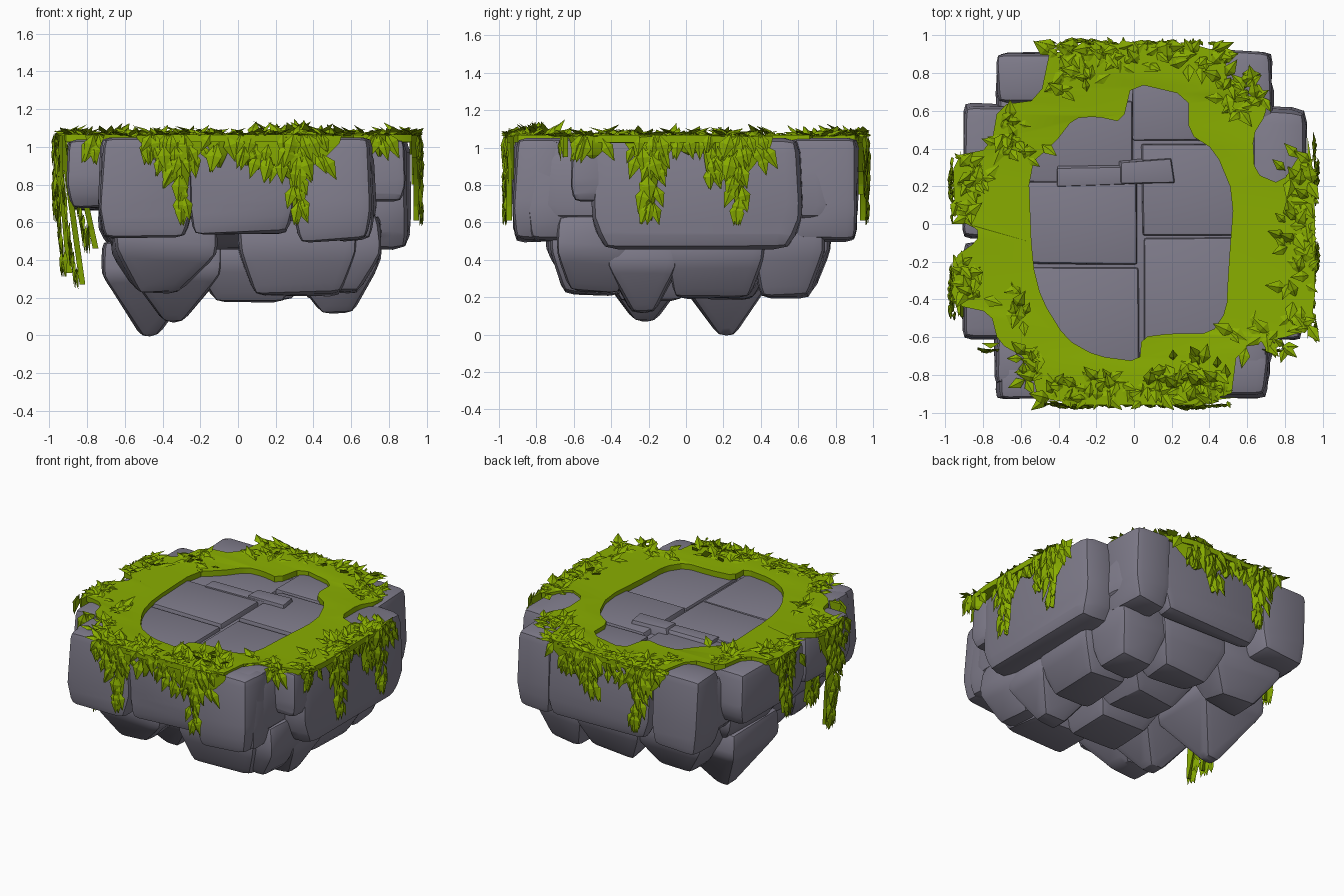
import bpy, bmesh, random
from math import radians, pi, sin, cos
from mathutils import Vector, Matrix

random.seed(4)
if "Cube" in bpy.data.objects:
    bpy.data.objects.remove(bpy.data.objects["Cube"])


def material(name, rgb):
    m = bpy.data.materials.new(name)
    m.use_nodes = True
    m.diffuse_color = (*rgb, 1)
    bsdf = m.node_tree.nodes["Principled BSDF"]
    bsdf.inputs["Base Color"].default_value = (*rgb, 1)
    bsdf.inputs["Roughness"].default_value = 0.9
    return m


STONE = material("grey stone", (0.215, 0.203, 0.26))
MOSS = material("moss green", (0.25, 0.42, 0.0))


def finish(name, bm, mat, angle):
    bmesh.ops.recalc_face_normals(bm, faces=bm.faces)
    me = bpy.data.meshes.new(name)
    bm.to_mesh(me)
    bm.free()
    me.materials.append(mat)
    me.shade_smooth()
    me.set_sharp_from_angle(angle=radians(angle))
    ob = bpy.data.objects.new(name, me)
    bpy.context.collection.objects.link(ob)


def rock(name, box, foot=0.85, shift=(0, 0), bevel=0.05, jitter=0.015, waist=0.35):
    """Rounded boulder lofted through three square rings: foot, waist and top."""
    x0, x1, y0, y1, z0, z1 = box
    c = Vector(((x0 + x1) / 2, (y0 + y1) / 2, 0))
    bm = bmesh.new()
    rings = []
    for z, scale, k in ((z0, foot, 1), (z0 + waist * (z1 - z0), 1, 0), (z1, 0.97, 0)):
        ring = []
        for sx, sy in ((-1, -1), (1, -1), (1, 1), (-1, 1)):
            p = c + Vector((sx * (x1 - x0) / 2 * scale + shift[0] * k,
                            sy * (y1 - y0) / 2 * scale + shift[1] * k, z))
            wob = [random.uniform(-jitter, jitter) for _ in range(3)]
            if z == z1:
                wob[2] = 0
            ring.append(bm.verts.new(p + Vector(wob)))
        rings.append(ring)
    for a, b in zip(rings, rings[1:]):
        for i in range(4):
            j = (i + 1) % 4
            bm.faces.new((a[i], a[j], b[j], b[i]))
    bm.faces.new(rings[0])
    bm.faces.new(rings[-1])
    bmesh.ops.recalc_face_normals(bm, faces=bm.faces)
    bmesh.ops.bevel(bm, geom=bm.edges[:], offset=bevel, segments=2, profile=0.6,
                    affect='EDGES', clamp_overlap=True)
    finish(name, bm, STONE, 28)


# Upper ring of boulders
UPPER = {
    "front_left": (-.73, -.25, -.92, -.72, .52, 1.05),
    "front_left_inner": (-.73, -.5, -.86, -.55, .52, 1.05),
    "front_middle": (-.26, .29, -.9, -.74, .54, 1.05),
    "front_right": (.3, .71, -.92, -.67, .5, 1.05),
    "front_right_inner": (.5, .71, -.86, -.53, .5, 1.05),
    "right": (.62, .91, -.51, .62, .45, 1.05),
    "right_front": (.6, .88, -.61, -.4, .7, 1.04),
    "back_right": (.46, .73, .56, .92, .5, 1.05),
    "back_middle": (-.34, .5, .76, .91, .5, 1.05),
    "back_left": (-.73, -.34, .64, .92, .5, 1.05),
    "left_back": (-.91, -.62, -.07, .64, .66, 1.04),
    "left_front": (-.9, -.62, -.62, -.1, .68, 1.04),
}
for name, box in UPPER.items():
    rock("boulder_" + name, box, foot=0.88, bevel=.08 if name == "right" else .05, waist=.3)

# Lower tier of boulders narrowing downwards
LOWER = {
    "front_left": ((-.66, -.12, -.74, -.3, .23, .66), .4, (-.04, 0)),
    "front_right": ((.0, .62, -.72, -.3, .22, .66), .75, (0, 0)),
    "right_front": ((.42, .76, -.68, -.3, .22, .64), .65, (-.05, 0)),
    "right_middle": ((.36, .76, -.1, .42, .2, .62), .75, (-.06, -.02)),
    "right_back": ((.32, .72, .34, .74, .2, .7), .65, (0, 0)),
    "back_middle": ((-.15, .4, .38, .76, .23, .66), .6, (0, 0)),
    "back_left": ((-.64, -.1, .36, .76, .24, .66), .5, (.02, -.02)),
    "left_back": ((-.74, -.3, -.02, .54, .32, .78), .45, (.06, 0)),
    "left_front": ((-.74, -.3, -.6, .02, .34, .78), .45, (.08, .03)),
    "centre_front": ((-.24, .34, -.42, .06, .18, .6), .65, (0, 0)),
    "centre_back": ((-.2, .42, -.02, .46, .19, .6), .55, (0, 0)),
}
for name, (box, foot, shift) in LOWER.items():
    rock("lower_rock_" + name, box, foot, shift, 0.055, 0.02, 0.5)

# Pointed rocks hanging underneath
rock("tip_left", (-.72, -.2, -.06, .48, -.005, .5), .16, (-.01, 0), .045, .01, .65)
rock("tip_middle", (-.58, -.08, -.46, .02, .07, .5), .2, (-.01, 0), .045, .01, .6)
rock("tip_right", (.26, .74, -.42, -.04, .12, .52), .32, (.03, 0), .045, .01, .6)

# Solid core and the paving slabs on top of it
rock("core", (-.74, .74, -.76, .76, .45, .99), .7, bevel=.06, jitter=.01)
SLABS = {
    "front_left": (-.62, .035, -.78, -.225, .9, 1.015),
    "middle_left": (-.62, .02, -.215, .225, .9, 1.025),
    "back_left": (-.6, .0, .22, .66, .9, 1.01),
    "front_right": (.05, .6, -.68, -.07, .9, 1.01),
    "middle_right": (.035, .6, -.06, .43, .9, 1.025),
    "back_right": (-.01, .36, .435, .8, .9, 1.025),
}
for name, box in SLABS.items():
    rock("slab_" + name, box, 1, bevel=.014, jitter=.008)
rock("slab_ridge_long", (-.42, .1, .21, .31, .96, 1.035), 1.1, bevel=.04)
rock("slab_ridge_knob", (-.08, .21, .22, .34, .96, 1.05), 1.1, bevel=.05)

# Moss sheet with an irregular opening, dipping slightly towards the slabs
OUTER = [(-.5, -.96), (-.56, -.72), (-.72, -.63), (-.76, -.47), (-.95, -.43), (-.96, -.18),
         (-.83, -.09), (-.83, -.02), (-.95, .02), (-.96, .36), (-.76, .4), (-.72, .63),
         (-.5, .66), (-.44, .95), (.48, .96), (.5, .68), (.7, .68), (.7, .58), (.63, .47),
         (.64, .27), (.78, .21), (.9, .4), (.96, .2), (.96, -.52), (.86, -.59), (.55, -.65),
         (.51, -.96)]
INNER = [(.03, -.73), (-.2, -.7), (-.36, -.61), (-.49, -.4), (-.54, -.2), (-.56, .31),
         (-.42, .43), (-.32, .56), (-.2, .57), (-.06, .54), (-.01, .75), (.29, .68),
         (.29, .48), (.43, .39), (.53, .15), (.5, -.25), (.49, -.46), (.41, -.58),
         (.2, -.58), (.04, -.6)]


def soften(pts):
    """One corner-cutting pass, staying inside the outline."""
    out = []
    for a, b in zip(pts, pts[1:] + pts[:1]):
        a, b = Vector(a), Vector(b)
        out += [a.lerp(b, .2), a.lerp(b, .8)]
    return out


curve = bpy.data.curves.new("moss_outline", 'CURVE')
curve.dimensions = '2D'
curve.fill_mode = 'BOTH'
curve.extrude = 0.02
for pts in (soften(OUTER), soften(INNER)):
    sp = curve.splines.new('POLY')
    sp.points.add(len(pts) - 1)
    for p, (x, y) in zip(sp.points, pts):
        p.co = (x, y, 0, 1)
    sp.use_cyclic_u = True
helper = bpy.data.objects.new("moss_outline", curve)
bpy.context.collection.objects.link(helper)
dg = bpy.context.evaluated_depsgraph_get()
mesh = bpy.data.meshes.new_from_object(helper.evaluated_get(dg))
bpy.data.objects.remove(helper)
bm = bmesh.new()
bm.from_mesh(mesh)
bmesh.ops.remove_doubles(bm, verts=bm.verts, dist=0.0005)
for v in bm.verts:
    inside = (v.co.x / .56) ** 2 + (v.co.y / .74) ** 2 < 1.25
    v.co.z += 1.034 if inside else 1.046
finish("moss_sheet", bm, MOSS, 30)


def leaf(bm, base, direction, normal, length, width):
    """Pointed leaf with a raised midrib and a flat back."""
    d = Vector(direction).normalized()
    s = d.cross(Vector(normal)).normalized()
    n = s.cross(d)
    b = Vector(base)
    root, tip = bm.verts.new(b), bm.verts.new(b + d * length)
    mid = b + d * length * 0.4
    l, r = bm.verts.new(mid - s * width / 2), bm.verts.new(mid + s * width / 2)
    rib = bm.verts.new(mid + n * width * 0.2)
    for f in ((root, r, rib), (r, tip, rib), (tip, l, rib), (l, root, rib),
              (root, l, r), (l, tip, r)):
        bm.faces.new(f)


def tongue(bm, turn, u, low, half, out, drift):
    """Tapering solid strand that backs the hanging leaves."""
    rows = []
    for i in range(7):
        t = i / 6
        w = half * (1 - t ** 1.5) * random.uniform(.9, 1.1) + .008
        z = 1.06 + t * (low + .03 - 1.06)
        d = out - drift * t
        rows.append([bm.verts.new(turn @ Vector(p)) for p in
                     ((u - w, -d + .03, z), (u, -d, z), (u + w, -d + .03, z))])
    for a, b in zip(rows, rows[1:]):
        for i in range(3):
            j = (i + 1) % 3
            bm.faces.new((a[i], a[j], b[j], b[i]))
    bm.faces.new(rows[0])
    bm.faces.new(rows[-1])


# Hanging moss: (position along side, lowest z, half width, distance out, inward drift)
DRAPES = {
    "front": [(-.33, .83, .19, .95, 0), (-.3, .58, .05, .96, 0), (.28, .8, .25, .95, 0),
              (.31, .58, .05, .96, 0), (-.1, .86, .06, .95, 0), (.05, .87, .07, .95, 0),
              (-.48, .9, .05, .94, 0), (-.76, .9, .04, .66, 0), (.75, .92, .04, .66, 0)],
    "right": [(-.5, .91, .1, .95, 0), (-.19, .82, .13, .95, 0), (-.19, .58, .05, .96, 0),
              (.02, .93, .12, .94, 0), (.13, .77, .035, .95, 0), (.28, .8, .18, .95, 0),
              (.28, .58, .04, .96, 0)],
    "back": [(.3, .82, .18, .95, 0), (.27, .58, .05, .96, 0), (-.25, .84, .2, .95, 0),
             (-.1, .72, .05, .95, 0), (.02, .88, .08, .94, 0)],
    "left": [(.34, .7, .14, .96, 0), (.42, .24, .065, .95, .11), (.36, .3, .06, .97, .06),
             (.3, .43, .07, .9, .13), (-.2, .84, .18, .95, 0), (-.22, .6, .05, .96, 0)],
}
for k, (side, strands) in enumerate(DRAPES.items()):
    turn = Matrix.Rotation(k * pi / 2, 3, 'Z')
    bm = bmesh.new()
    for u, low, half, out, drift in strands:
        tongue(bm, turn, u, low, half, out, drift)
        steps = max(3, int((1.05 - low) / 0.05))
        for i in range(steps):
            t = i / steps
            spread = half * (1 - t ** 1.5) + 0.005
            for j in range(max(2, int(spread / 0.035))):
                off = random.uniform(-spread, spread)
                size = random.uniform(0.1, 0.16)
                z = max(1.07 - t * (1.07 - low), low + size)
                p = Vector((u + off, -out + drift * t - random.uniform(0, .012), z))
                lean = off / (half + .02) * .7 + random.uniform(-.3, .3)
                leaf(bm, turn @ p, turn @ Vector((lean, random.uniform(-.1, .05), -1)),
                     turn @ Vector((random.uniform(-.3, .3), -1, .2)), size, size * .5)
    finish("hanging_moss_" + side, bm, MOSS, 15)

# Leafy tufts on the sheet: (x range, y range, count)
TUFTS = {
    "front": (-.5, .5, -.95, -.82, 95), "front_crown": (.08, .5, -.88, -.72, 30),
    "right": (.8, .95, -.56, .36, 75), "back": (-.45, .47, .84, .95, 80),
    "back_right": (.44, .68, .6, .8, 35), "back_left": (-.42, -.2, .68, .84, 16),
    "left_back": (-.94, -.8, .03, .36, 32), "left_inner": (-.72, -.48, .34, .58, 24),
    "left_front": (-.94, -.8, -.42, -.18, 22), "left_patch": (-.68, -.58, -.54, -.34, 14),
    "front_left": (-.6, -.46, -.84, -.64, 18), "front_right": (.5, .84, -.66, -.54, 18),
}
for name, (x0, x1, y0, y1, count) in TUFTS.items():
    bm = bmesh.new()
    lift = 1.2 if name == "front_crown" else 0.5
    for _ in range(count):
        x, y = random.uniform(x0, x1), random.uniform(y0, y1)
        a = random.uniform(0, 2 * pi)
        outward = Vector((x, y, 0)).normalized() * 0.4
        d = Vector((cos(a), sin(a), random.uniform(-.05, lift))) + outward
        size = random.uniform(0.08, 0.13)
        end = Vector((x, y, 0)) + d.normalized() * size
        if max(abs(end.x), abs(end.y)) > 0.99:
            size *= 0.4
        leaf(bm, (x, y, 1.06), d, (random.uniform(-.3, .3), random.uniform(-.3, .3), 1),
             size, size * .55)
    finish("moss_tuft_" + name, bm, MOSS, 15)
